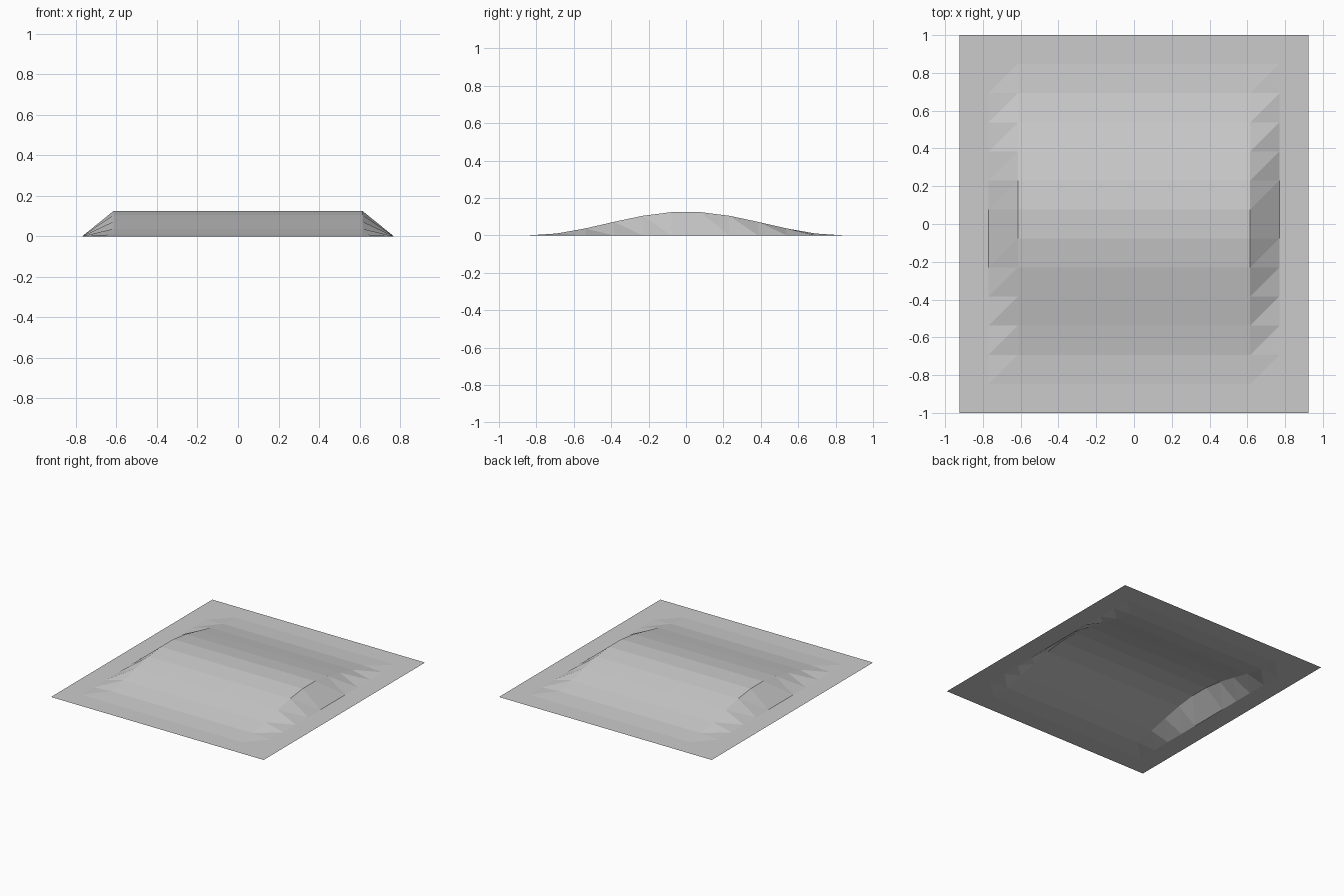
import bpy, bmesh, math

if "Cube" in bpy.data.objects:
    bpy.data.objects.remove(bpy.data.objects["Cube"])

NX, NY = 12, 13           # grid cells
S = 2 / NY                # cell size
HEIGHT, REACH = 0.127, 5.5 * S


def ridge(x, y):
    """Height of the bump: a cosine swell along y, cut off one cell from the sides."""
    if abs(x) > 4.5 * S or abs(y) > REACH - 1e-4:
        return 0.0
    return HEIGHT * 0.5 * (1 + math.cos(math.pi * y / REACH))


# Flat single-sided sheet with the raised ridge
bm = bmesh.new()
bmesh.ops.create_grid(bm, x_segments=NX, y_segments=NY, size=1)
for v in bm.verts:
    v.co.x *= NX / NY
    v.co.z = ridge(v.co.x, v.co.y)

# Split every cell along the same diagonal
for f in list(bm.faces):
    vs = sorted(f.verts, key=lambda v: v.co.x + v.co.y)
    bmesh.utils.face_split(f, vs[0], vs[-1])
bm.normal_update()
for f in bm.faces:
    if f.normal.z < 0:
        f.normal_flip()

mesh = bpy.data.meshes.new("ridged_sheet")
bm.to_mesh(mesh)
bm.free()
sheet = bpy.data.objects.new("ridged_sheet", mesh)
bpy.context.collection.objects.link(sheet)

mat = bpy.data.materials.new("light grey")
mat.diffuse_color = (0.6, 0.6, 0.6, 1)
mat.use_nodes = True
mat.node_tree.nodes["Principled BSDF"].inputs["Base Color"].default_value = mat.diffuse_color
mesh.materials.append(mat)
